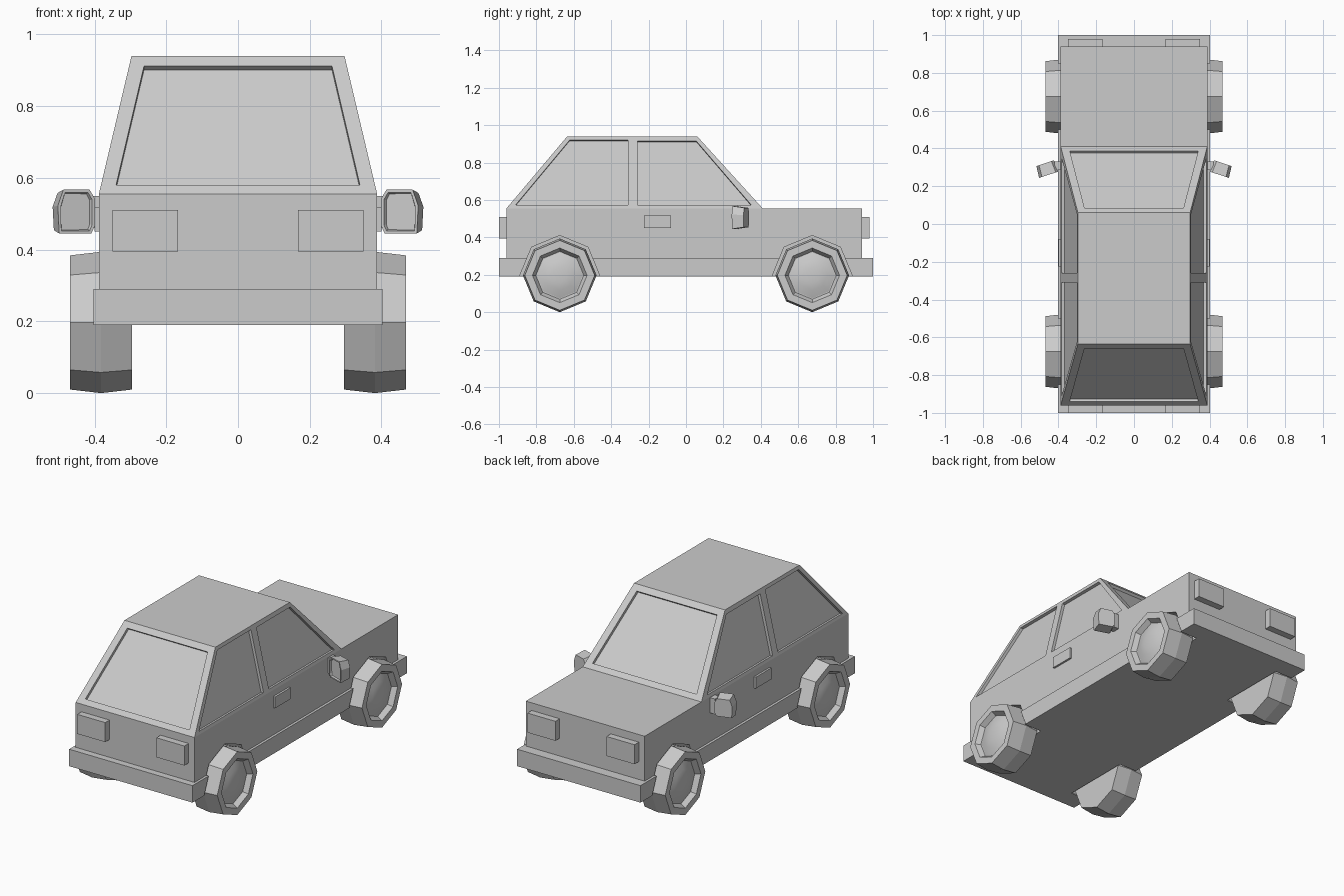
import bpy, bmesh, math
from mathutils import Matrix, Vector

if "Cube" in bpy.data.objects:
    bpy.data.objects.remove(bpy.data.objects["Cube"], do_unlink=True)

grey = bpy.data.materials.new("plain grey")
grey.use_nodes = True
grey.diffuse_color = (0.6, 0.6, 0.6, 1)
grey.node_tree.nodes["Principled BSDF"].inputs["Base Color"].default_value = (0.6, 0.6, 0.6, 1)


def finish(name, bm):
    bmesh.ops.recalc_face_normals(bm, faces=bm.faces[:])
    mesh = bpy.data.meshes.new(name)
    bm.to_mesh(mesh)
    bm.free()
    mesh.materials.append(grey)
    obj = bpy.data.objects.new(name, mesh)
    bpy.context.collection.objects.link(obj)
    return obj


def loft(bm, first, second):
    """Solid between two matching outlines."""
    a = [bm.verts.new(p) for p in first]
    b = [bm.verts.new(p) for p in second]
    bm.faces.new(a)
    bm.faces.new(b)
    n = len(a)
    for i in range(n):
        bm.faces.new((a[i], a[(i + 1) % n], b[(i + 1) % n], b[i]))


def box(name, x, y, z):
    bm = bmesh.new()
    lo, hi = [[(i, j, k) for i, j in ((x[0], y[0]), (x[1], y[0]), (x[1], y[1]), (x[0], y[1]))]
              for k in z]
    loft(bm, lo, hi)
    return finish(name, bm)


def cut(obj, cutter):
    mod = obj.modifiers.new("cut", 'BOOLEAN')
    mod.operation = 'DIFFERENCE'
    mod.solver = 'EXACT'
    mod.object = cutter
    graph = bpy.context.evaluated_depsgraph_get()
    mesh = bpy.data.meshes.new_from_object(obj.evaluated_get(graph))
    obj.modifiers.clear()
    obj.data = mesh


def lathe(name, profile, x_side, y, smooth=False):
    """Turn (radius, x) points round the axle in eight steps."""
    bm = bmesh.new()
    verts = [bm.verts.new((x, 0, r)) for r, x in profile]
    edges = [bm.edges.new(pair) for pair in zip(verts, verts[1:])]
    bmesh.ops.spin(bm, geom=verts + edges, cent=(0, 0, 0), axis=(1, 0, 0),
                   angle=math.tau, steps=8, use_merge=True)
    bmesh.ops.remove_doubles(bm, verts=bm.verts[:], dist=0.0005)
    for f in bm.faces:
        f.smooth = smooth
    bmesh.ops.transform(bm, verts=bm.verts[:],
                        matrix=Matrix.Translation((0, y, AXLE_Z)) @ Matrix.Diagonal((x_side, 1, 1, 1)))
    return finish(name, bm)


AXLE_Z, AXLE_Y = 0.197, 0.675
WAIST, ROOF = 0.555, 0.94
HALF_W, ROOF_W = 0.388, 0.297
SIDES = (("left", 1), ("right", -1))

# Lower body and the wider sill and bumper band
body = box("body", (-HALF_W, HALF_W), (-0.96, 0.94), (0.29, WAIST))
skirt = box("bumper_skirt", (-0.403, 0.403), (-1, 1), (0.19, 0.29))

# Wheel arch pockets
bm = bmesh.new()
for _, s in SIDES:
    for y in (-AXLE_Y, AXLE_Y):
        ring = [(y + 0.213 * math.sin(i * math.tau / 8), AXLE_Z + 0.213 * math.cos(i * math.tau / 8))
                for i in range(8)]
        loft(bm, [(s * 0.288, *p) for p in ring], [(s * 0.5, *p) for p in ring])
arches = finish("arch_cutter", bm)
cut(body, arches)
cut(skirt, arches)
bpy.data.objects.remove(arches, do_unlink=True)


# Cabin
def cabin_ring(w, back, front, z):
    return [(-w, back, z), (w, back, z), (w, front, z), (-w, front, z)]


bm = bmesh.new()
loft(bm, cabin_ring(HALF_W, -0.96, 0.41, WAIST), cabin_ring(ROOF_W, -0.635, 0.06, ROOF))
cabin = finish("cabin", bm)


# Window recesses, set square to each sloping panel
def slope(z, low, high):
    return low + (high - low) * (z - WAIST) / (ROOF - WAIST)


def recess(bm, points, outward):
    pts = [Vector(p) for p in points]
    n = (pts[1] - pts[0]).cross(pts[2] - pts[0]).normalized()
    if n.dot(Vector(outward)) < 0:
        n.negate()
    loft(bm, [p - n * 0.017 for p in pts], [p + n * 0.04 for p in pts])


bm = bmesh.new()
for low, high, out in ((-0.96, -0.635, -1), (0.41, 0.06, 1)):
    recess(bm, [(x, slope(z, low, high), z) for x, z in
                ((-0.34, 0.58), (0.34, 0.58), (0.262, 0.912), (-0.262, 0.912))], (0, out, 0))
for _, s in SIDES:
    for outline in (((-0.26, 0.572), (0.35, 0.572), (0.055, 0.915), (-0.26, 0.915)),
                    ((-0.31, 0.572), (-0.912, 0.572), (-0.622, 0.92), (-0.31, 0.92))):
        recess(bm, [(s * slope(z, HALF_W, ROOF_W), y, z) for y, z in outline], (s, 0, 0))
windows = finish("window_cutter", bm)
cut(cabin, windows)
bpy.data.objects.remove(windows, do_unlink=True)

# Mirror outline as seen from behind: (outward, up)
MIRROR = ((-0.053, 0.035), (-0.037, 0.06), (0.04, 0.06), (0.056, 0.015),
          (0.052, -0.062), (-0.042, -0.062), (-0.053, -0.04))

for side, s in SIDES:
    # Lamps and door handles
    lamp_x = sorted((s * 0.167, s * 0.35))
    box(side + "_tail_lamp", lamp_x, (-1, -0.95), (0.395, 0.51))
    box(side + "_head_lamp", lamp_x, (0.93, 0.98), (0.395, 0.51))
    box(side + "_door_handle", sorted((s * 0.38, s * 0.4)), (-0.225, -0.08), (0.45, 0.517))

    # Wing mirror with a sunken glass
    box(side + "_mirror_arm", sorted((s * 0.37, s * 0.42)), (0.285, 0.33), (0.46, 0.55))
    bm = bmesh.new()
    loft(bm, [(u, -0.032, v) for u, v in MIRROR], [(u * 0.9, 0.032, v * 0.85) for u, v in MIRROR])
    bmesh.ops.recalc_face_normals(bm, faces=bm.faces[:])
    glass = min(bm.faces, key=lambda f: f.calc_center_median().y)
    bmesh.ops.inset_region(bm, faces=[glass], thickness=0.009)
    bmesh.ops.inset_region(bm, faces=[glass], thickness=0.004, depth=-0.01)
    place = (Matrix.Diagonal((s, 1, 1, 1)) @ Matrix.Translation((0.459, 0.292, 0.507))
             @ Matrix.Rotation(math.radians(-18), 4, 'Z'))
    bmesh.ops.transform(bm, verts=bm.verts[:], matrix=place)
    finish(side + "_mirror", bm)

    # Eight-sided wheels with a domed hub
    for end, y in (("front", AXLE_Y), ("rear", -AXLE_Y)):
        lathe(f"{side}_{end}_tyre", ((0, 0.295), (0.187, 0.295), (0.197, 0.382), (0.187, 0.468),
                                     (0.146, 0.468), (0.128, 0.44), (0, 0.44)), s, y)
        lathe(f"{side}_{end}_hub", ((0.128, 0.438), (0.08, 0.455), (0.04, 0.461), (0, 0.462)),
              s, y, smooth=True)
